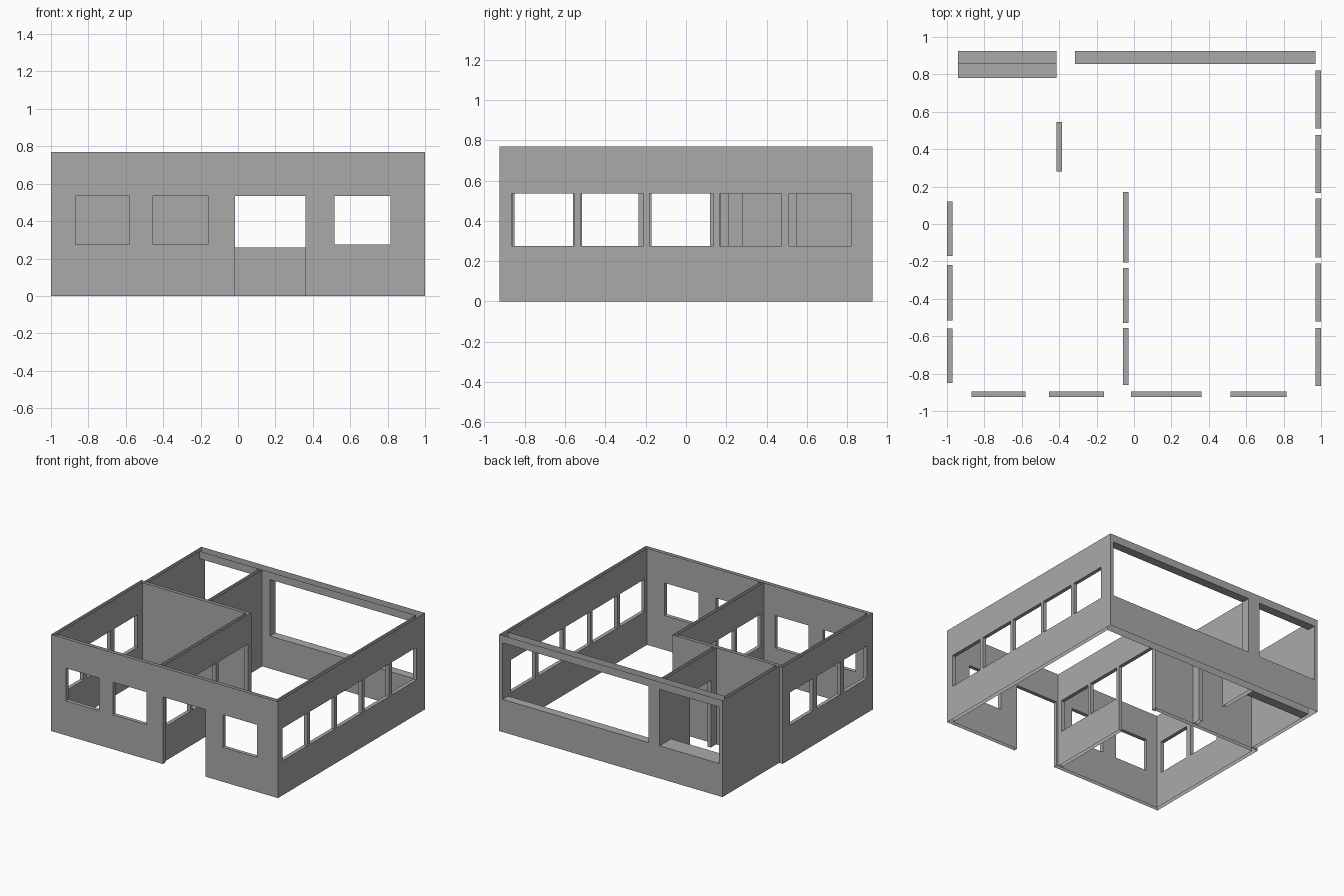
import bpy, bmesh
from mathutils import Vector

cube = bpy.data.objects.get("Cube")
if cube:
    bpy.data.objects.remove(cube, do_unlink=True)

H = 0.77                    # wall height
SILL, HEAD = 0.275, 0.535   # window sill and lintel heights
BAY_SILL, BAY_HEAD = 0.26, 0.71

plaster = bpy.data.materials.new("grey_plaster")
plaster.use_nodes = True
grey = (0.4, 0.4, 0.4, 1)
plaster.diffuse_color = grey
plaster.node_tree.nodes["Principled BSDF"].inputs["Base Color"].default_value = grey


def quad(bm, pts, normal):
    """Add a face turned towards the given normal."""
    f = bm.faces.new([bm.verts.new(p) for p in pts])
    f.normal_update()
    if f.normal.dot(Vector(normal)) < 0:
        f.normal_flip()


def finish(name, bm):
    bmesh.ops.remove_doubles(bm, verts=bm.verts, dist=1e-5)
    bmesh.ops.dissolve_limit(bm, angle_limit=0.01, verts=bm.verts, edges=bm.edges)
    me = bpy.data.meshes.new(name)
    bm.to_mesh(me)
    bm.free()
    me.materials.append(plaster)
    bpy.context.collection.objects.link(bpy.data.objects.new(name, me))


def wall(name, axis, low, high, openings=(), cap_low=False, cap_high=False):
    """Hollow wall of two skins, open at top and bottom, with lined openings.
    axis: direction it runs; low/high: (depth, start, end) of each skin;
    openings: (start, end, bottom, top)."""
    bm = bmesh.new()

    def P(u, d, z):
        return (u, d, z) if axis == "x" else (d, u, z)

    # The two skins, cut into a grid that leaves the openings free
    for (d, a, b), side in ((low, -1), (high, 1)):
        us = sorted({a, b, *[u for o in openings for u in o[:2]]})
        zs = sorted({0, H, *[z for o in openings for z in o[2:]]})
        for u0, u1 in zip(us, us[1:]):
            for z0, z1 in zip(zs, zs[1:]):
                um, zm = (u0 + u1) / 2, (z0 + z1) / 2
                if any(o[0] < um < o[1] and o[2] < zm < o[3] for o in openings):
                    continue
                quad(bm, [P(u0, d, z0), P(u1, d, z0), P(u1, d, z1), P(u0, d, z1)], P(0, side, 0))
    d0, d1 = low[0], high[0]

    def upright(u, z0, z1, s):
        quad(bm, [P(u, d0, z0), P(u, d1, z0), P(u, d1, z1), P(u, d0, z1)], P(s, 0, 0))

    # Jambs, lintel and sill of each opening
    for a, b, z0, z1 in openings:
        upright(a, z0, z1, 1)
        upright(b, z0, z1, -1)
        for z, s in ((z0, 1), (z1, -1)):
            if z > 0:
                quad(bm, [P(a, d0, z), P(b, d0, z), P(b, d1, z), P(a, d1, z)], (0, 0, s))
    if cap_low:
        upright(low[1], 0, H, -1)
    if cap_high:
        upright(low[2], 0, H, 1)
    finish(name, bm)


def windows(*spans):
    return [(a, b, SILL, HEAD) for a, b in spans]


# Outer walls
wall("front_wall", "x", (-0.925, -1, 1), (-0.895, -0.97, 0.97),
     windows((-0.87, -0.58), (-0.455, -0.16), (0.515, 0.815)) + [(-0.015, 0.36, 0, HEAD)])
wall("right_wall", "y", (0.97, -0.895, 0.855), (1, -0.925, 0.925),
     windows((-0.865, -0.555), (-0.52, -0.21), (-0.18, 0.135), (0.165, 0.475), (0.51, 0.82)))
wall("left_wall", "y", (-1, -0.925, 0.21), (-0.97, -0.895, 0.18),
     windows((-0.85, -0.56), (-0.515, -0.22), (-0.17, 0.12)))
wall("left_rear_wall", "y", (-0.97, 0.21, 0.925), (-0.94, 0.21, 0.855))
wall("rear_wall", "x", (0.855, -0.94, 0.97), (0.925, -0.97, 1),
     [(-0.94, -0.415, BAY_SILL, BAY_HEAD), (-0.315, 0.97, BAY_SILL, BAY_HEAD)])

# Inner walls
wall("cross_wall", "x", (0.18, -0.97, -0.06), (0.21, -1, -0.03))
wall("middle_wall", "y", (-0.06, -0.895, 0.18), (-0.03, -0.895, 0.21),
     windows((-0.86, -0.555), (-0.53, -0.235)) + [(-0.205, 0.17, 0, HEAD)])
wall("rear_room_wall", "y", (-0.415, 0.21, 0.855), (-0.385, 0.21, 0.855),
     [(0.28, 0.545, 0, HEAD)])

# Deep ledge under the small rear opening
bm = bmesh.new()
x0, x1, y0, y1 = -0.94, -0.415, 0.78, 0.855
quad(bm, [(x0, y0, 0), (x1, y0, 0), (x1, y0, BAY_SILL), (x0, y0, BAY_SILL)], (0, -1, 0))
for z, s in ((0, -1), (BAY_SILL, 1)):
    quad(bm, [(x0, y0, z), (x1, y0, z), (x1, y1, z), (x0, y1, z)], (0, 0, s))
finish("rear_ledge", bm)
